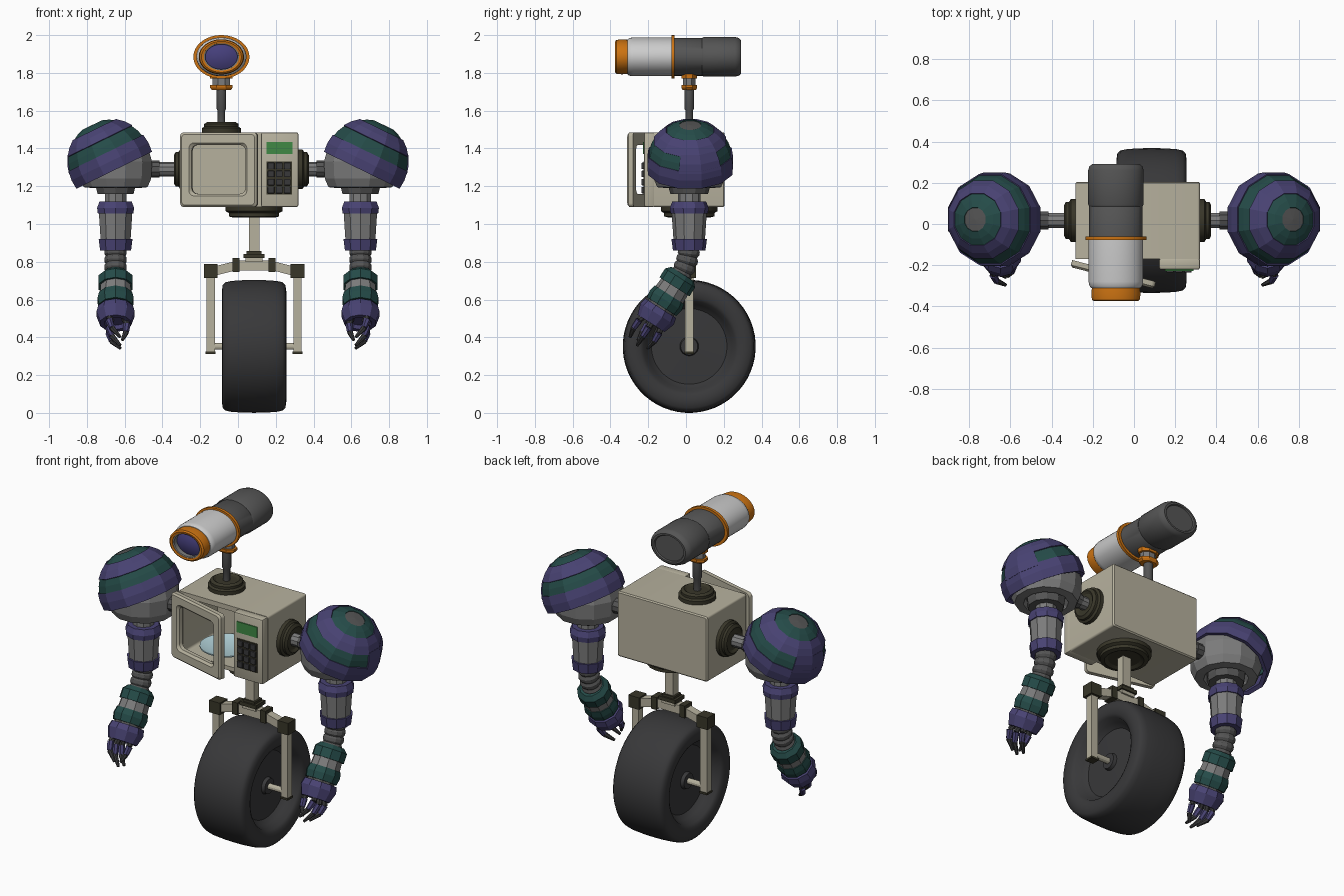
import bpy, bmesh
from math import pi, sin, cos, radians
from mathutils import Matrix, Vector

if "Cube" in bpy.data.objects:
    bpy.data.objects.remove(bpy.data.objects["Cube"])

T, R = Matrix.Translation, Matrix.Rotation
I = Matrix.Identity(4)
COL = dict(beige=(.47, .44, .34), olive=(.04, .037, .022), purple=(.065, .055, .17),
           green=(.018, .07, .065), orange=(.6, .17, .006), rubber=(.04, .04, .042),
           light=(.65, .65, .65), grey=(.2, .2, .2), dark=(.09, .09, .09),
           lens=(.06, .05, .2), screen=(.05, .25, .06), glass=(.45, .65, .7))
MATS = {}
for k, c in COL.items():
    MATS[k] = bpy.data.materials.new(k)
    MATS[k].diffuse_color = (*c, 1)


def finish(name, bm, mat, mirror=False, smooth=0):
    bmesh.ops.remove_doubles(bm, verts=bm.verts[:], dist=1e-5)
    bmesh.ops.recalc_face_normals(bm, faces=bm.faces[:])
    me = bpy.data.meshes.new(name)
    bm.to_mesh(me)
    bm.free()
    if smooth:
        me.shade_smooth()
        me.set_sharp_from_angle(angle=radians(smooth))
    me.materials.append(MATS[mat])
    ob = bpy.data.objects.new(name, me)
    bpy.context.collection.objects.link(ob)
    if mirror:
        ob.modifiers.new("mirror", 'MIRROR').use_mirror_merge = False
    return ob


def lathe(name, prof, mat, M=I, n=24, arc=None, mirror=False, smooth=0):
    """Spin (radius, height) points about local z; profiles off the axis are closed loops."""
    bm = bmesh.new()
    a0, a1 = arc or (pi / n, pi / n + 2 * pi)
    cols = [[bm.verts.new(M @ Vector((r * cos(a), r * sin(a), h))) for r, h in prof]
            for a in [a0 + (a1 - a0) * i / n for i in range(n + 1 if arc else n)]]
    m = len(prof) if prof[0][0] > 0 else len(prof) - 1
    for i in range(n):
        A, B = cols[i], cols[(i + 1) % len(cols)]
        for j in range(m):
            k = (j + 1) % len(prof)
            bm.faces.new((A[j], A[k], B[k], B[j]))
    if arc:
        bm.faces.new(cols[0])
        bm.faces.new(cols[-1])
    return finish(name, bm, mat, mirror, smooth)


def frame(p, q):
    d = Vector(q) - Vector(p)
    return T(p) @ d.to_track_quat('Z', 'Y').to_matrix().to_4x4(), d.length


def rod(name, p, q, r0, mat, r1=None, n=10, **kw):
    M, L = frame(p, q)
    return lathe(name, [(0, 0), (r0, 0), (r1 or r0, L), (0, L)], mat, M, n, **kw)


def box(name, x0, x1, y0, y1, z0, z1, mat, bevel=0.0, **kw):
    bm = bmesh.new()
    bmesh.ops.create_cube(bm, size=1, matrix=T(((x0 + x1) / 2, (y0 + y1) / 2, (z0 + z1) / 2))
                          @ Matrix.Diagonal((x1 - x0, y1 - y0, z1 - z0, 1)))
    if bevel:
        bmesh.ops.bevel(bm, geom=bm.edges[:], offset=bevel, segments=2, profile=.5, affect='EDGES')
    return finish(name, bm, mat, **kw)


def loft(name, loops, mat, M=I, caps=False):
    """Bridge rounded rectangles (x0, x1, z0, z1, corner radius, y)."""
    bm = bmesh.new()
    rings = []
    for x0, x1, z0, z1, r, y in loops:
        ring = []
        for k, (cx, cz) in enumerate([(x1 - r, z1 - r), (x0 + r, z1 - r), (x0 + r, z0 + r), (x1 - r, z0 + r)]):
            for s in range(5):
                a = k * pi / 2 + s * pi / 8
                ring.append(bm.verts.new(M @ Vector((cx + r * cos(a), y, cz + r * sin(a)))))
        rings.append(ring)
    for i in range(len(rings) - (1 if caps else 0)):
        A, B = rings[i], rings[(i + 1) % len(rings)]
        for j in range(20):
            k = (j + 1) % 20
            bm.faces.new((A[j], A[k], B[k], B[j]))
    if caps:
        bm.faces.new(rings[0])
        bm.faces.new(rings[-1])
    return finish(name, bm, mat, smooth=30)


Y = .017
# Oven body: open cabinet, control panel, swung door, glass plate
loft("oven_cabinet", [(-.25, .1, 1.115, 1.455, .015, .16), (-.25, .1, 1.115, 1.455, .015, -.17),
                      (-.285, .32, 1.09, 1.485, .012, -.17), (-.285, .32, 1.09, 1.485, .012, .198),
                      (-.278, .313, 1.097, 1.478, .01, .205)], "beige", caps=True)
box("control_panel", .122, .32, -.222, -.165, 1.09, 1.485, "beige", .01, smooth=40)
loft("oven_door", [(0, .42, 1.09, 1.485, .02, 0), (0, .42, 1.09, 1.485, .02, -.025),
                   (.01, .41, 1.1, 1.475, .02, -.035), (.05, .368, 1.148, 1.43, .03, -.035),
                   (.062, .356, 1.16, 1.418, .03, -.022), (.062, .356, 1.16, 1.418, .03, 0)],
     "beige", T((-.3, -.175, 0)) @ R(radians(-14.5), 4, 'Z'))
lathe("glass_plate", [(0, 1.122), (.1, 1.122), (.15, 1.138), (.15, 1.145), (.1, 1.131), (0, 1.131)],
      "glass", T((-.075, 0, 0)), 32, smooth=30)
box("display", .15, .288, -.228, -.21, 1.37, 1.435, "screen")
box("keypad", .152, .286, -.226, -.21, 1.155, 1.332, "olive")
for i in range(3):
    for j in range(4):
        x, z = .157 + i * .043, 1.162 + j * .043
        box("key", x, x + .036, -.236, -.22, z, z + .034, "rubber", .004)

# Flanges on the body sides, top and bottom
ring = [(0, -.005), (.105, -.005), (.105, .022), (.092, .03), (.092, .045), (.075, .055), (.06, .045), (0, .045)]
for nm, M in (("shoulder_flange_right", T((.32, Y, 1.29)) @ R(pi / 2, 4, 'Y')),
              ("shoulder_flange_left", T((-.285, Y, 1.29)) @ R(-pi / 2, 4, 'Y')),
              ("neck_flange", T((-.088, Y, 1.485)))):
    lathe(nm, ring, "olive", M, 20, smooth=25)
lathe("bottom_flange", [(0, 1.1), (.152, 1.1), (.152, 1.068), (.135, 1.058), (.135, 1.04), (.11, 1.034),
                        (.09, 1.045), (0, 1.045)], "olive", T((.085, Y, 0)), 20, smooth=25)

# Neck and mount
N = T((-.088, Y, 0))
lathe("neck_post", [(0, 1.5), (.02, 1.5), (.02, 1.6), (.026, 1.61), (.026, 1.72), (0, 1.72)], "dark", N, 12, smooth=40)
lathe("mount_base", [(0, 1.71), (.055, 1.71), (.065, 1.722), (.065, 1.735), (0, 1.735)], "orange",
      N @ Matrix.Diagonal((1, .7, 1, 1)), 8)
lathe("mount_block", [(0, 1.73), (.05, 1.73), (.05, 1.78), (0, 1.78)], "grey", N @ Matrix.Diagonal((1, .7, 1, 1)), 8)
lathe("mount_top", [(0, 1.77), (.064, 1.77), (.064, 1.8), (0, 1.8)], "orange", N @ Matrix.Diagonal((1, .7, 1, 1)), 8)

# Telescope head, an oval barrel along y
H = T((-.088, 0, 1.885)) @ R(-pi / 2, 4, 'X') @ Matrix.Diagonal((1.29, 1, 1, 1))
for nm, mat, prof in (
        ("eye_rim", "orange", [(.072, -.372), (.082, -.375), (.09, -.368), (.093, -.34), (.09, -.305), (.07, -.305)]),
        ("eye_inner_ring", "grey", [(.066, -.366), (.074, -.37), (.074, -.33), (.066, -.33)]),
        ("eye_lens", "lens", [(0, -.357), (.04, -.352), (.068, -.338), (.068, -.32), (0, -.32)]),
        ("front_barrel", "light", [(0, -.31), (.093, -.31), (.1, -.3), (.103, -.28), (.103, -.07), (0, -.07)]),
        ("barrel_band", "orange", [(0, -.078), (.115, -.078), (.115, -.06), (0, -.06)]),
        ("middle_barrel", "dark", [(0, -.065), (.101, -.065), (.101, .085), (.098, .09), (0, .09)]),
        ("rear_barrel", "dark", [(0, .085), (.1, .085), (.105, .095), (.105, .26), (.1, .28), (.088, .292),
                                 (.078, .292), (.074, .284), (0, .284)])):
    lathe(nm, prof, mat, H, 40, smooth=35)

# Fork: stem, crown, sloped bars, legs
C = .085
s2 = 2 ** .5
box("stem", C - .028, C + .028, Y - .025, Y + .025, .84, 1.05, "beige")
box("stem_collar", C - .055, C + .055, Y - .045, Y + .045, .82, .842, "olive")
box("stem_collar_top", C - .04, C + .04, Y - .035, Y + .035, .842, .856, "olive")
box("crown_bar", C - .08, C + .08, Y - .025, Y + .025, .755, .808, "beige")
box("crown_plate", C - .045, C + .045, Y - .035, Y + .035, .8, .825, "beige")
for s, side in ((-1, "left"), (1, "right")):
    x = C + s * .095
    box("crown_clamp_" + side, x - .018, x + .018, Y - .035, Y + .035, .745, .82, "olive")
    rod("sloped_bar_" + side, (x, Y, .78), (C + s * .23, Y, .745), .024 * s2, "beige", n=4)
    x = C + s * .23
    box("fork_corner_" + side, x - .036, x + .036, Y - .036, Y + .036, .715, .788, "olive")
    box("fork_leg_" + side, x - .022, x + .022, Y - .022, Y + .022, .322, .73, "beige")
    box("fork_foot_" + side, x - .026, x + .026, Y - .026, Y + .026, .312, .324, "olive")
rod("axle", (C - .23, Y, .352), (C + .23, Y, .352), .018, "beige", n=12)

# Wheel
half = [(0, .115), (.045, .115), (.05, .095), (.2, .09), (.225, .115), (.242, .155), (.26, .166), (.29, .171),
        (.325, .166), (.34, .152), (.347, .12), (.351, .06)]
lathe("wheel", half + [(.352, 0)] + [(r, -h) for r, h in reversed(half)], "rubber",
      T((C, Y, .352)) @ R(pi / 2, 4, 'Y'), 56, smooth=40)

# Arms, modelled on the right and mirrored
rod("shoulder_shaft", (.34, Y, 1.29), (.5, Y, 1.29), .038, "grey", mirror=True)
rod("shoulder_shaft_collar", (.415, Y, 1.29), (.47, Y, 1.29), .045, "dark", mirror=True)
AX = .648
A = T((AX, Y, 0))
lathe("shoulder_core", [(0, 1.22), (.11, 1.22), (.125, 1.19), (.175, 1.195), (.195, 1.24), (.2, 1.33), (.185, 1.38),
                        (.13, 1.44), (0, 1.45)], "grey", A, 12, mirror=True)
lathe("shoulder_socket", [(0, 1.16), (.1, 1.16), (.108, 1.19), (.108, 1.23), (0, 1.23)], "dark", A, 10, mirror=True)

# Shoulder armour: stepped bands on a tilted sphere
D = T((.675, .022, 1.325)) @ R(radians(26), 4, 'Y')


def shell(name, r, p0, p1, mat, n=12, arc=None):
    ps = [radians(p0 + (p1 - p0) * i / 2) for i in range(3)]
    prof = [(r * sin(p), r * cos(p)) for p in ps] + [((r - .025) * sin(p), (r - .025) * cos(p)) for p in reversed(ps)]
    lathe(name, prof, mat, D, n, arc, mirror=True)


lathe("armour_cap", [(0, .222), (.062, .218), (.062, .18), (0, .18)], "dark", D, 12, mirror=True)
shell("armour_top_band", .229, 15, 34, "green")
shell("armour_upper_band", .235, 34, 57, "purple")
shell("armour_stripe", .229, 57, 76, "green")
shell("armour_lower_band", .235, 76, 101, "purple")
shell("armour_outer_plate", .236, 55, 80, "purple", 2, (-pi / 6 + pi / 12, pi / 6 + pi / 12))

# Upper arm
for nm, mat, prof in (
        ("arm_collar", "grey", [(0, 1.1), (.06, 1.1), (.06, 1.17), (0, 1.17)]),
        ("upper_arm_cuff", "purple", [(0, 1.055), (.099, 1.055), (.103, 1.085), (.09, 1.118), (0, 1.118)]),
        ("upper_arm", "grey", [(0, .91), (.083, .91), (.093, 1.06), (0, 1.06)]),
        ("upper_arm_lower_cuff", "purple", [(0, .86), (.086, .86), (.094, .92), (0, .92)])):
    lathe(nm, prof, mat, A, 10, mirror=True)

# Elbow: a bent stack of rings
path = [(.017, .87), (.012, .83), (0, .79), (-.016, .75), (-.036, .715)]
for i in range(4):
    (y0, z0), (y1, z1) = path[i], path[i + 1]
    M, L = frame((AX, y0, z0), (AX, y1, z1))
    lathe("elbow_ring", [(0, -.005), (.048, -.005), (.06, L * .3), (.06, L * .7), (.048, L + .005), (0, L + .005)],
          "dark", M, 12, mirror=True)

# Forearm bands along the bent axis
F, L = frame((AX, -.018, .735), (AX, -.2, .45))
for nm, mat, prof in (
        ("forearm_top_cuff", "green", [(0, .0), (.07, .0), (.094, .025), (.094, .08), (0, .08)]),
        ("forearm", "grey", [(0, .07), (.082, .07), (.088, .15), (0, .15)]),
        ("forearm_cuff", "green", [(0, .13), (.092, .13), (.1, .165), (.092, .205), (0, .205)]),
        ("forearm_core", "dark", [(0, .19), (.08, .19), (.08, .24), (0, .24)]),
        ("wrist_cuff", "purple", [(0, .215), (.096, .215), (.105, .25), (.085, .31), (.06, .31), (.05, .29), (0, .29)])):
    lathe(nm, prof, mat, F, 10, mirror=True)

# Fingers: three jointed fingers curling inward and one thumb
d = (Vector((0, -.182, -.285))).normalized()
u = Vector((0, d.z, -d.y))
W = Vector((AX, -.018, .735)) + d * .28
X = Vector((1, 0, 0))
digits = [("finger", .025, k, (.035, .02, -.025), 1 - abs(k) * 2) for k in (-.05, 0, .05)]
digits.append(("thumb", -.05, .01, (-.06, -.055, -.035), .85))
for nm, bx, k, xs, f in digits:
    pts = [W + X * bx + u * k, W + X * xs[0] + u * k * 1.25 + d * .055 * f,
           W + X * xs[1] + u * k * 1.3 + d * .11 * f, W + X * xs[2] + u * k * 1.1 + d * .168 * f]
    for j, (r0, r1, mat) in enumerate(((.02, .016, "rubber"), (.02, .016, "purple"), (.016, .008, "rubber"))):
        rod(f"{nm}_segment", pts[j], pts[j + 1], r0, mat, r1, 7, mirror=True)

for m in bpy.data.materials:
    if m.users and not m.is_grease_pencil:
        m.use_nodes = True
        m.node_tree.nodes["Principled BSDF"].inputs["Base Color"].default_value = m.diffuse_color
